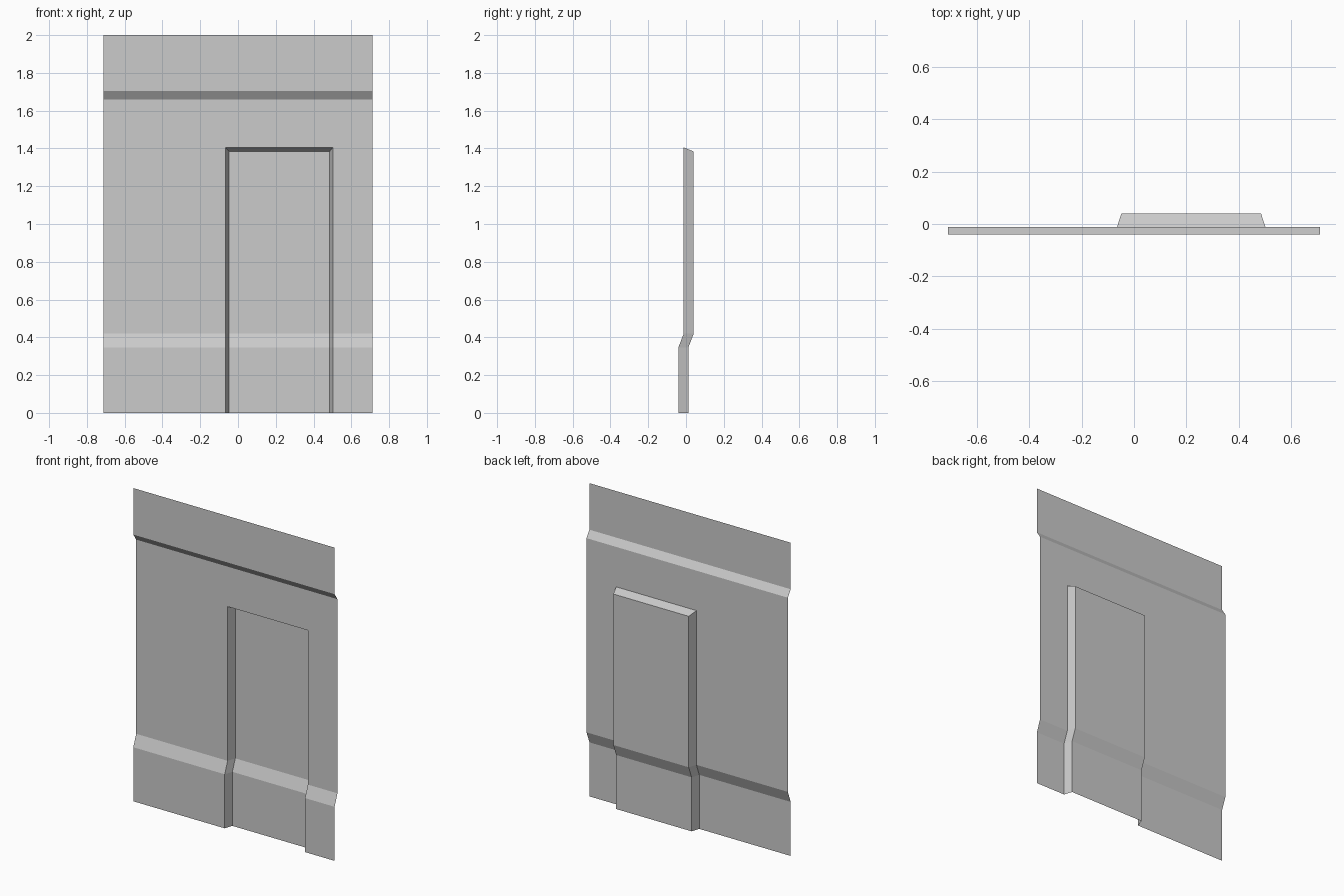
import bpy, bmesh

if "Cube" in bpy.data.objects:
    bpy.data.objects.remove(bpy.data.objects["Cube"])


def sheet(name, rows, skip=(), extra=()):
    """Single-sided sheet lofted through rows of points, facing -y."""
    bm = bmesh.new()
    grid = [[bm.verts.new(p) for p in row] for row in rows]
    for j in range(len(grid) - 1):
        for i in range(len(grid[0]) - 1):
            if (i, j) not in skip:
                bm.faces.new((grid[j][i], grid[j][i + 1],
                              grid[j + 1][i + 1], grid[j + 1][i]))
    for loop in extra:
        bm.faces.new([grid[j][i] for i, j in loop])
    mesh = bpy.data.meshes.new(name)
    bm.to_mesh(mesh)
    bm.free()
    obj = bpy.data.objects.new(name, mesh)
    bpy.context.collection.objects.link(obj)
    return obj


HALF = 0.711                 # half wall width
LEFT, RIGHT = -0.065, 0.502  # doorway opening
DEPTH, TAPER = 0.053, 0.017  # recess depth and side slant
DROP = 0.021                 # lintel slant
OUT, IN = -0.041, -0.012     # plinth/cornice face and main wall face

# wall cross-section (y, z): plinth, main wall, cornice
profile = [(OUT, 0), (OUT, 0.345), (IN, 0.42), (IN, 1.405),
           (IN, 1.66), (OUT, 1.703), (OUT, 2)]

# wall sheet with the doorway left open
sheet("wall_panel",
      [[(x, y, z) for x in (-HALF, LEFT, RIGHT, HALF)] for y, z in profile],
      skip={(1, 0), (1, 1), (1, 2)})

# doorway: slanted jambs, door face following the wall profile, and lintel
rows = []
for j, (y, z) in enumerate(profile[:4]):
    back_z = z - DROP if j == 3 else z
    rows.append([(LEFT, y, z), (LEFT + TAPER, y + DEPTH, back_z),
                 (RIGHT - TAPER, y + DEPTH, back_z), (RIGHT, y, z)])
sheet("door_recess", rows, extra=[[(0, 3), (1, 3), (2, 3), (3, 3)]])
